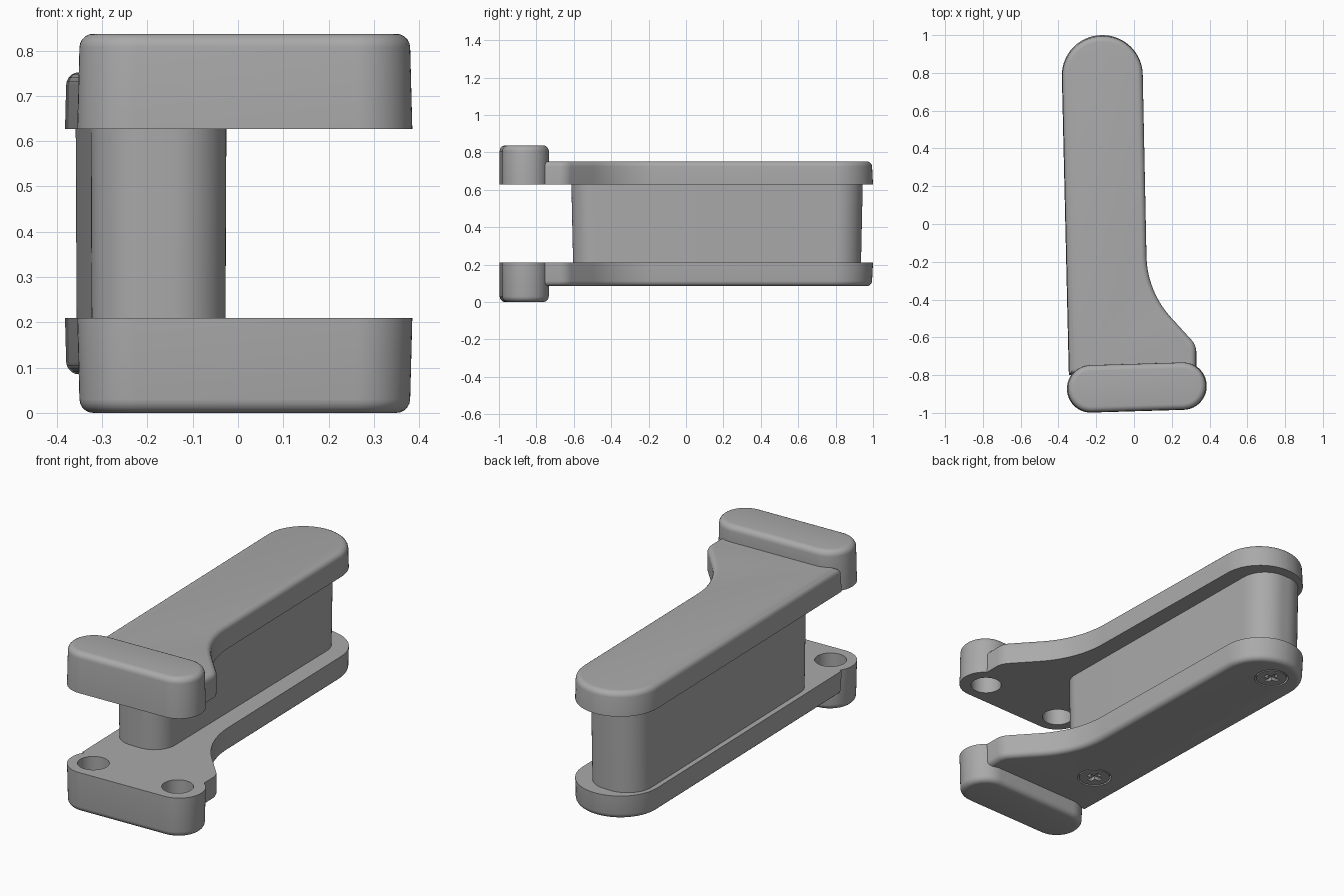
import bpy, bmesh, math
from mathutils import Vector, Matrix

if "Cube" in bpy.data.objects:
    bpy.data.objects.remove(bpy.data.objects["Cube"], do_unlink=True)

HEIGHT = 0.837          # overall height; the two jaws mirror about its middle
INNER = 0.21            # inner face of the lower jaw

grey = bpy.data.materials.new("plain grey")
grey.use_nodes = True
grey.diffuse_color = (0.4, 0.4, 0.4, 1)
grey.node_tree.nodes["Principled BSDF"].inputs["Base Color"].default_value = (0.4, 0.4, 0.4, 1)


def rounded(corners, steps=14):
    """Outline from (x, y, radius) corners, each replaced by an arc."""
    out = []
    for i, (x, y, r) in enumerate(corners):
        p = Vector((x, y))
        a = (Vector(corners[i - 1][:2]) - p).normalized()
        b = (Vector(corners[(i + 1) % len(corners)][:2]) - p).normalized()
        if r == 0:
            out.append(p)
            continue
        half = a.angle(b) / 2
        centre = p + (a + b).normalized() * (r / math.sin(half))
        start = p + a * (r / math.tan(half)) - centre
        end = p + b * (r / math.tan(half)) - centre
        sweep = start.angle_signed(end)
        for k in range(steps + 1):
            turn = Matrix.Rotation(-sweep * k / steps, 2)
            out.append(centre + turn @ start)
    return out


def add_object(name, bm):
    bmesh.ops.recalc_face_normals(bm, faces=bm.faces)
    mesh = bpy.data.meshes.new(name)
    bm.to_mesh(mesh)
    bm.free()
    mesh.materials.append(grey)
    obj = bpy.data.objects.new(name, mesh)
    bpy.context.collection.objects.link(obj)
    return obj


def prism(name, outline, z0, z1, draft=1.0, fillet=0.0):
    """Extrude an outline from z0 to z1; the z0 end is drafted and filleted."""
    bm = bmesh.new()
    mid = sum(outline, Vector((0, 0))) / len(outline)
    low = [bm.verts.new((*(mid + (p - mid) * draft), z0)) for p in outline]
    face = bm.faces.new(low)
    top = [bm.verts.new((*p, z1)) for p in outline]
    bm.faces.new(top)
    n = len(low)
    for i in range(n):
        j = (i + 1) % n
        bm.faces.new((low[i], low[j], top[j], top[i]))
    if fillet:
        bmesh.ops.recalc_face_normals(bm, faces=bm.faces)
        bmesh.ops.bevel(bm, geom=list(face.edges), offset=fillet, segments=5,
                        profile=0.5, affect='EDGES')
    return add_object(name, bm)


def circle(x, y, r, n=40):
    return [Vector((x + r * math.cos(k * math.tau / n), y + r * math.sin(k * math.tau / n)))
            for k in range(n)]


def combine(obj, other, operation):
    mod = obj.modifiers.new(operation.lower(), 'BOOLEAN')
    mod.operation, mod.object, mod.solver = operation, other, 'EXACT'
    bpy.context.view_layer.objects.active = obj
    bpy.ops.object.modifier_apply(modifier=mod.name)
    bpy.data.objects.remove(other, do_unlink=True)


def smooth(obj):
    bpy.ops.object.select_all(action='DESELECT')
    obj.select_set(True)
    bpy.context.view_layer.objects.active = obj
    bpy.ops.object.shade_smooth_by_angle(angle=math.radians(32))


# Lower jaw: flared arm plate fused to the thicker end bar
arm = rounded([(-0.345, -0.8, 0), (-0.387, 1.0, 0.213), (0.042, 1.0, 0.213),
               (0.07, -0.36, 0.5), (0.33, -0.645, 0.09), (0.33, -0.8, 0)])
lower_jaw = prism("lower_jaw", arm, 0.085, INNER, 0.992, 0.028)

tilt = Matrix.Rotation(math.radians(1.7), 2)
bar = [tilt @ p + Vector((0.015, -0.865)) for p in rounded(
    [(-0.37, -0.126, 0.125), (-0.37, 0.126, 0.125), (0.37, 0.126, 0.125), (0.37, -0.126, 0.125)])]
combine(lower_jaw, prism("end_bar", bar, 0, INNER, 0.985, 0.03), 'UNION')

# Blind round sockets in the inner face of the bar
for x, y in ((-0.23, -0.872), (0.25, -0.858)):
    combine(lower_jaw, prism("socket_cutter", circle(x, y, 0.076), 0.06, INNER + 0.1), 'DIFFERENCE')

# Upper jaw: mirrored lower jaw
bm = bmesh.new()
bm.from_mesh(lower_jaw.data)
for v in bm.verts:
    v.co.z = HEIGHT - v.co.z
bmesh.ops.reverse_faces(bm, faces=bm.faces)
smooth(add_object("upper_jaw", bm))

# Screws set flush in the underside, with cross recesses
for side, (x, y) in (("front", (-0.16, -0.5)), ("back", (-0.2, 0.835))):
    combine(lower_jaw, prism("pocket_cutter", circle(x, y, 0.084), 0.05, 0.11), 'DIFFERENCE')
    screw = prism(side + "_screw", circle(x, y, 0.076), 0.086, 0.115)
    for w, h in ((0.04, 0.012), (0.012, 0.04)):
        slot = [Vector((x + sx * w, y + sy * h)) for sx, sy in ((-1, -1), (1, -1), (1, 1), (-1, 1))]
        combine(screw, prism("slot_cutter", slot, 0.05, 0.105), 'DIFFERENCE')
    smooth(screw)
smooth(lower_jaw)

# Spacer block between the jaws, slightly narrower at the bottom
block = rounded([(-0.322, -0.613, 0.12), (-0.362, 0.945, 0.14),
                 (-0.045, 0.945, 0.14), (-0.024, -0.613, 0.12)])
smooth(prism("spacer_block", block, INNER - 0.005, HEIGHT - INNER + 0.005, 0.988))
